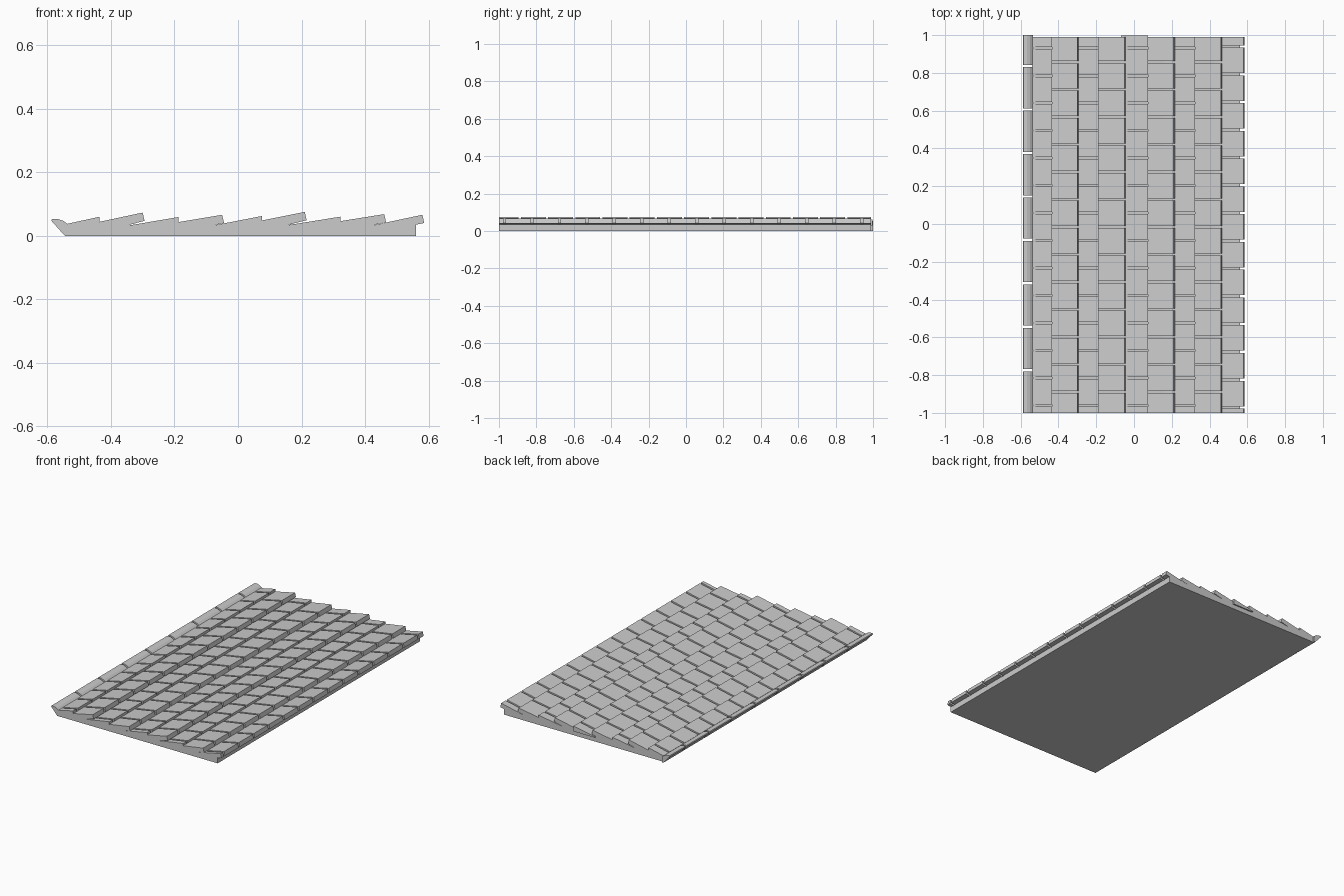
import bpy
import bmesh

cube = bpy.data.objects.get("Cube")
if cube:
    bpy.data.objects.remove(cube, do_unlink=True)

FRONT, BACK, GAP = -1.0, 0.99, 0.012

grey = bpy.data.materials.new("roof_grey")
grey.use_nodes = True
colour = (0.6, 0.6, 0.6, 1)
grey.diffuse_color = colour
grey.node_tree.nodes["Principled BSDF"].inputs["Base Color"].default_value = colour


def strips(name, profile, spans):
    """Extrude one x-z profile along y over each span, as a single object."""
    bm = bmesh.new()
    for y0, y1 in spans:
        face = bm.faces.new([bm.verts.new((x, y0, z)) for x, z in profile])
        result = bmesh.ops.extrude_face_region(bm, geom=[face])
        moved = [v for v in result["geom"] if isinstance(v, bmesh.types.BMVert)]
        bmesh.ops.translate(bm, verts=moved, vec=(0, y1 - y0, 0))
    bmesh.ops.recalc_face_normals(bm, faces=bm.faces)
    mesh = bpy.data.meshes.new(name)
    bm.to_mesh(mesh)
    bm.free()
    mesh.materials.append(grey)
    obj = bpy.data.objects.new(name, mesh)
    bpy.context.collection.objects.link(obj)
    return obj


def split(first_gap, step, back):
    """Spans from back to front, separated by evenly spaced gaps."""
    spans, end, gap = [], back, first_gap
    while gap - GAP / 2 > FRONT:
        spans.append((gap + GAP / 2, end))
        end = gap - GAP / 2
        gap -= step
    spans.append((FRONT, end))
    return spans


# Base board
strips("base_board", [(-0.54, 0), (0.56, 0), (0.56, 0.033), (-0.54, 0.033)],
       [(FRONT, BACK)])

# Rounded ridge caps along the left edge
ridge = [(-0.545, 0), (-0.588, 0.048), (-0.585, 0.053), (-0.567, 0.053),
         (-0.55, 0.047), (-0.535, 0.036), (-0.535, 0)]
strips("ridge_caps", ridge, split(0.836, 0.23, 1.0))

# Tile courses: start x, start z, end x, end z, undercut x (None if flush)
courses = [
    (-0.54, 0.037, -0.435, 0.060, None),
    (-0.435, 0.044, -0.300, 0.073, -0.34),
    (-0.34, 0.033, -0.187, 0.059, None),
    (-0.187, 0.043, -0.050, 0.066, -0.07),
    (-0.07, 0.034, 0.075, 0.062, None),
    (0.075, 0.048, 0.210, 0.075, 0.16),
    (0.16, 0.034, 0.322, 0.060, None),
    (0.322, 0.046, 0.460, 0.068, 0.43),
    (0.43, 0.034, 0.580, 0.066, 0.56),
]
for i, (x0, z0, x1, z1, under) in enumerate(courses):
    profile = [(x0, 0.028), (x0, z0), (x1, z1)]
    if under is None:
        profile.append((x1, 0.028))
    else:
        profile += [(x1 + 0.006, z1 - 0.026), (under, 0.035), (under, 0.028)]
    first, step = (0.931, 0.1455) if i % 2 == 0 else (0.857, 0.1455)
    if i == len(courses) - 1:
        first, step = 0.94, 0.147
    back = 0.998 if i == 4 else BACK
    strips(f"tile_course_{i + 1}", profile, split(first, step, back))
